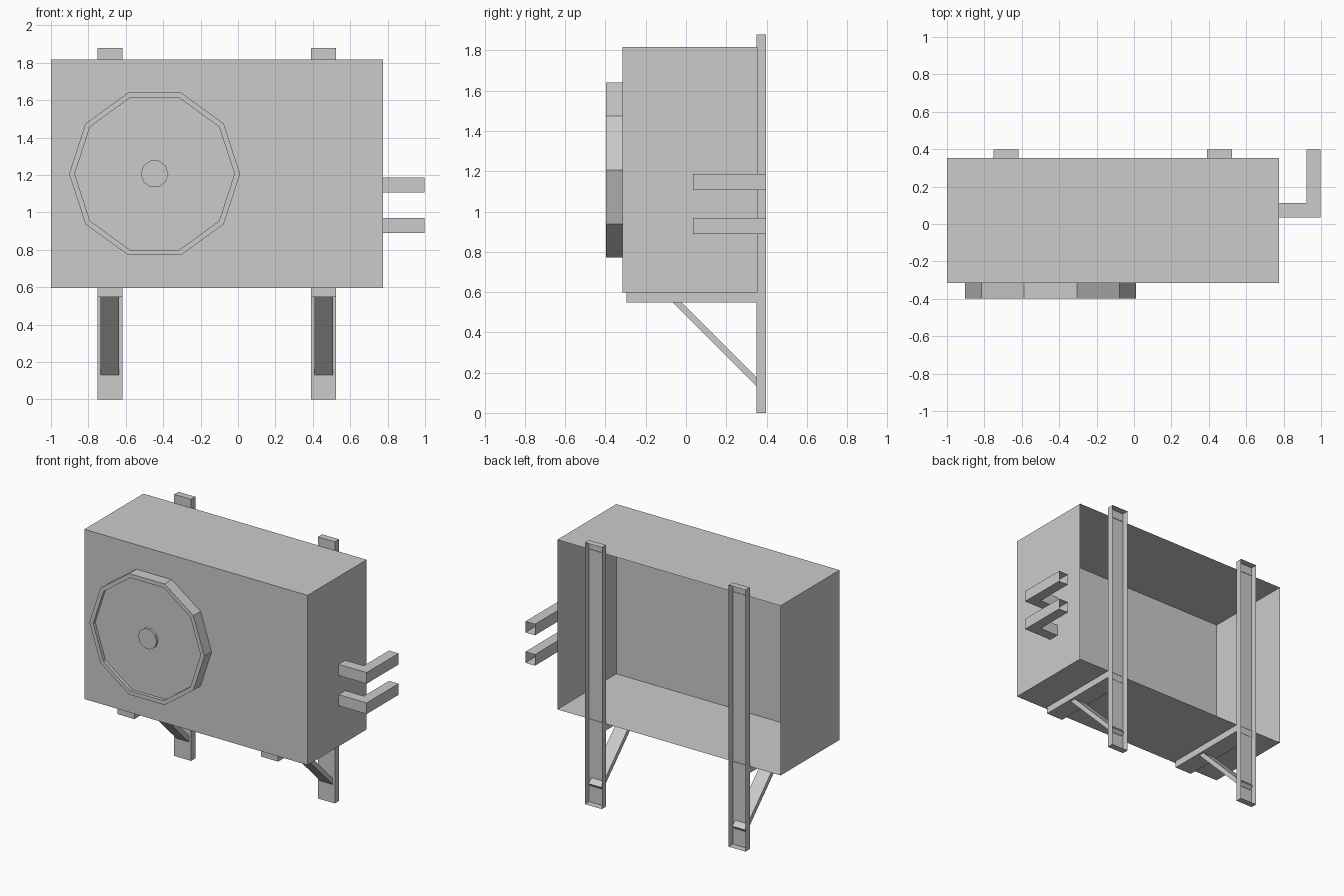
import bpy, bmesh, math
from mathutils import Vector

if "Cube" in bpy.data.objects:
    bpy.data.objects.remove(bpy.data.objects["Cube"])


def finish(bm, name):
    bmesh.ops.recalc_face_normals(bm, faces=bm.faces)
    me = bpy.data.meshes.new(name)
    bm.to_mesh(me)
    bm.free()
    ob = bpy.data.objects.new(name, me)
    bpy.context.collection.objects.link(ob)
    return ob


def box(name, x, y, z, open_back=False):
    bm = bmesh.new()
    bmesh.ops.create_cube(bm, size=1)
    for v in bm.verts:
        v.co = Vector([(r[0] + r[1]) / 2 + c * (r[1] - r[0]) for c, r in zip(v.co, (x, y, z))])
    if open_back:
        back = [f for f in bm.faces if f.calc_center_median().y > y[1] - 1e-4]
        bmesh.ops.delete(bm, geom=back, context='FACES_ONLY')
    return finish(bm, name)


def loft(name, rings, cap_end=False):
    """Skin a sequence of vertex rings, start left open."""
    bm = bmesh.new()
    loops = [[bm.verts.new(p) for p in ring] for ring in rings]
    n = len(loops[0])
    for a, b in zip(loops, loops[1:]):
        for i in range(n):
            j = (i + 1) % n
            bm.faces.new((a[i], a[j], b[j], b[i]))
    if cap_end:
        bm.faces.new(loops[-1])
    return finish(bm, name)


# Casing, open towards the wall
box("casing", (-1, 0.775), (-0.316, 0.354), (0.597, 1.817), open_back=True)

# Ten-sided fan housing with recessed disc and raised hub
SIDES = 10
profile = [(0.457, -0.316), (0.457, -0.398), (0.427, -0.398),
           (0.427, -0.375), (0.074, -0.375), (0.074, -0.392)]
loft("fan_housing", [[(-0.446 + r * math.cos(math.tau * i / SIDES), y,
                       1.206 + r * math.sin(math.tau * i / SIDES)) for i in range(SIDES)]
                     for r, y in profile], cap_end=True)

# Two wall brackets: channel rail, arm and diagonal strut
for side, cx in (("left", -0.685), ("right", 0.458)):
    wide = (cx - 0.067, cx + 0.067)
    box(side + "_rail", wide, (0.35, 0.398), (0, 1.88), open_back=True)
    box(side + "_arm", wide, (-0.295, 0.352), (0.547, 0.597))
    strut = box(side + "_strut", (-0.05, 0.05), (-0.3, 0.3), (-0.016, 0.016))
    strut.location = (cx, 0.158, 0.346)
    strut.rotation_euler.x = -math.pi / 4

# Two square elbow pipes, open at the wall end
for name, z in (("lower_pipe", 0.929), ("upper_pipe", 1.147)):
    # Each section gives its outer (right/front) and inner corner in plan
    sections = [((0.775, 0.036), (0.775, 0.112)),
                ((0.998, 0.036), (0.922, 0.112)),
                ((0.998, 0.398), (0.922, 0.398))]
    loft(name, [[(*o, z - 0.04), (*i, z - 0.04), (*i, z + 0.04), (*o, z + 0.04)]
                for o, i in sections])
